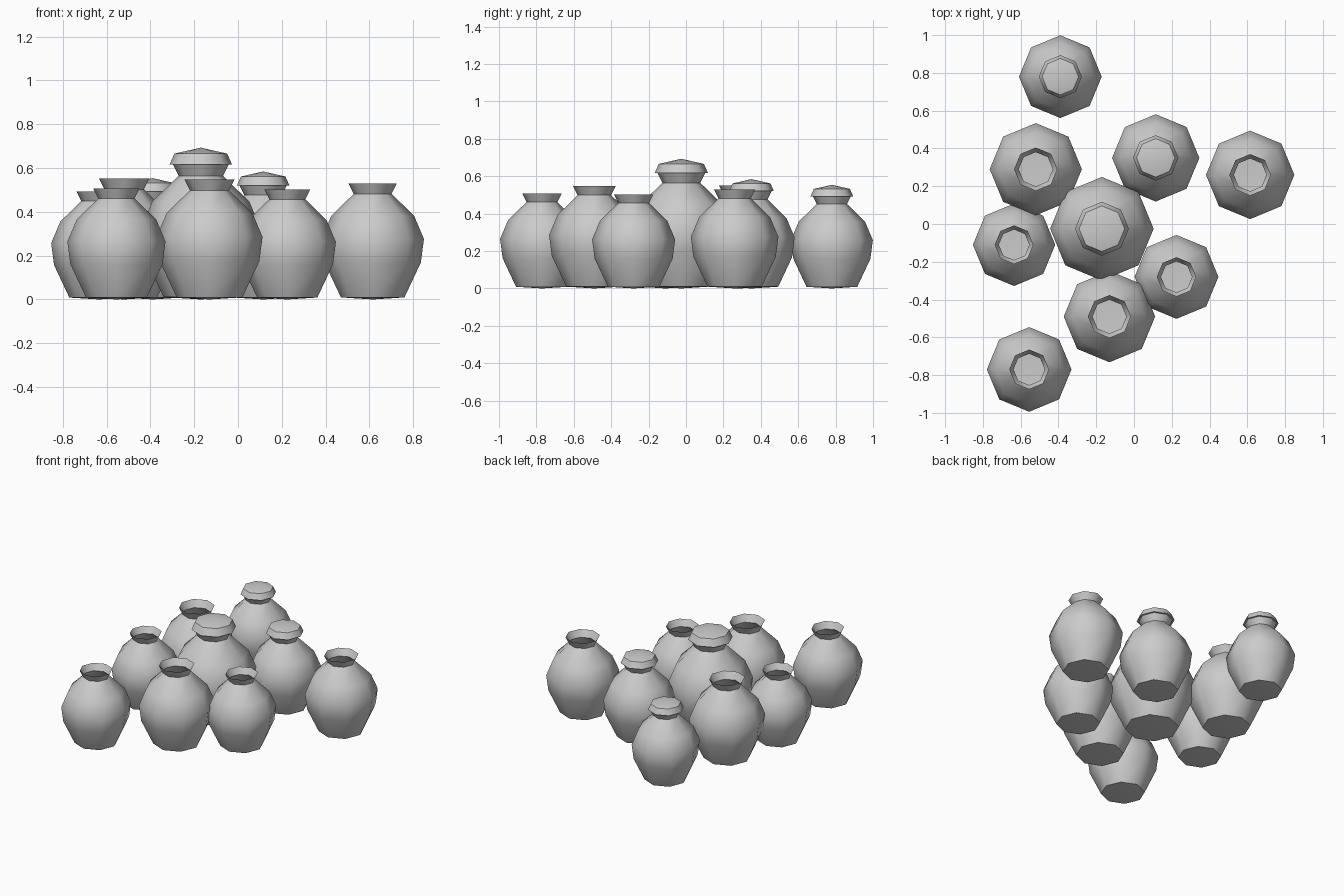
import bpy, bmesh, math

if "Cube" in bpy.data.objects:
    bpy.data.objects.remove(bpy.data.objects["Cube"])

SIDES = 8
# Unit profiles (radius, height), scaled by each pot's belly radius
POT = [(0, 0), (0.62, 0.04), (0.94, 0.72), (1.0, 1.18), (0.81, 1.63),
       (0.37, 2.06), (0.47, 2.26)]
LID = [(0, 2.25), (0.52, 2.25), (0.44, 2.43), (0, 2.53)]


def lathe(name, profile, scale, x, y):
    """Revolve a profile into an eight-sided shell."""
    bm = bmesh.new()
    rings = []
    for r, z in profile:
        if r == 0:
            rings.append([bm.verts.new((0, 0, z * scale))] * SIDES)
        else:
            rings.append([bm.verts.new((r * scale * math.cos(i * math.tau / SIDES),
                                        r * scale * math.sin(i * math.tau / SIDES),
                                        z * scale)) for i in range(SIDES)])
    for a, b in zip(rings, rings[1:]):
        for i in range(SIDES):
            j = (i + 1) % SIDES
            bm.faces.new(dict.fromkeys((a[i], a[j], b[j], b[i])))
    mesh = bpy.data.meshes.new(name)
    bm.to_mesh(mesh)
    bm.free()
    obj = bpy.data.objects.new(name, mesh)
    obj.location = (x, y, 0)
    bpy.context.collection.objects.link(obj)
    bpy.ops.object.select_all(action='DESELECT')
    obj.select_set(True)
    bpy.context.view_layer.objects.active = obj
    bpy.ops.object.shade_smooth_by_angle(angle=math.radians(50))
    return obj


# Cluster of pots: x, y, belly radius, has lid
POTS = [
    (-0.39, 0.78, 0.219, True),
    (-0.52, 0.29, 0.244, False),
    (0.115, 0.35, 0.231, True),
    (0.615, 0.26, 0.234, False),
    (-0.635, -0.11, 0.218, False),
    (-0.17, -0.025, 0.274, True),
    (0.225, -0.28, 0.222, False),
    (-0.13, -0.49, 0.242, False),
    (-0.555, -0.77, 0.224, False),
]
for n, (x, y, r, lidded) in enumerate(POTS, 1):
    lathe(f"pot_{n}", POT, r, x, y)
    if lidded:
        lathe(f"lid_{n}", LID, r, x, y)
